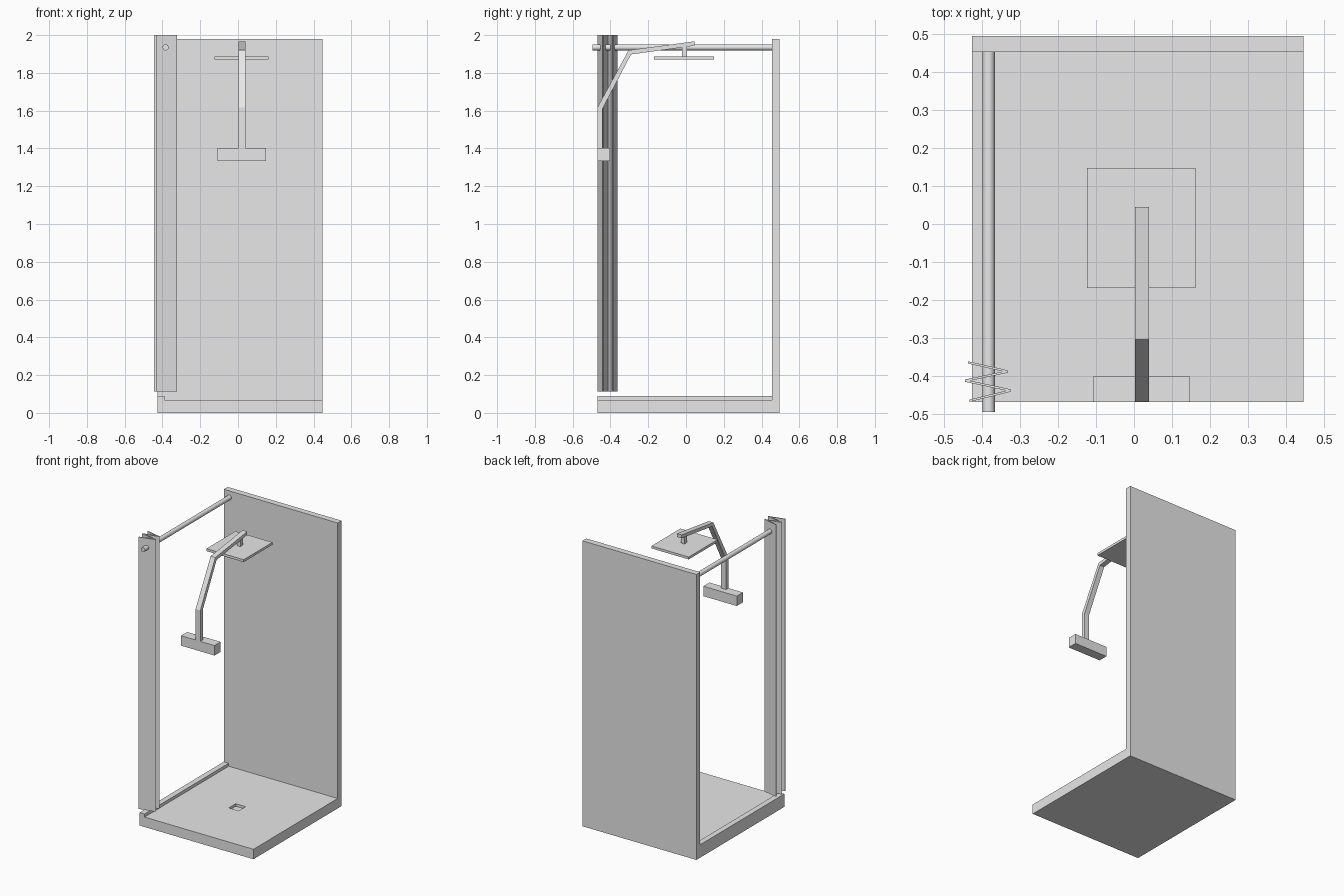
import bpy, bmesh, math
from mathutils import Matrix, Vector

cube = bpy.data.objects.get("Cube")
if cube:
    bpy.data.objects.remove(cube, do_unlink=True)

GREY = (0.8, 0.8, 0.8, 1)
mat = bpy.data.materials.new("plain_grey")
mat.use_nodes = True
mat.diffuse_color = GREY
mat.node_tree.nodes["Principled BSDF"].inputs["Base Color"].default_value = GREY


def finish(name, bm):
    bmesh.ops.recalc_face_normals(bm, faces=bm.faces[:])
    mesh = bpy.data.meshes.new(name)
    bm.to_mesh(mesh)
    bm.free()
    mesh.materials.append(mat)
    obj = bpy.data.objects.new(name, mesh)
    bpy.context.collection.objects.link(obj)
    return obj


def box_mesh(lo, hi):
    lo, hi = Vector(lo), Vector(hi)
    bm = bmesh.new()
    bmesh.ops.create_cube(bm, size=1)
    bmesh.ops.scale(bm, vec=hi - lo, verts=bm.verts[:])
    bmesh.ops.translate(bm, vec=(lo + hi) / 2, verts=bm.verts[:])
    return bm


def box(name, lo, hi):
    return finish(name, box_mesh(lo, hi))


def ribbon(name, side_a, side_b, sweep):
    """Extrude the strip between two matching point rows along sweep."""
    bm = bmesh.new()
    a = [bm.verts.new(p) for p in side_a]
    b = [bm.verts.new(p) for p in side_b]
    faces = [bm.faces.new((a[i], a[i + 1], b[i + 1], b[i]))
             for i in range(len(a) - 1)]
    ext = bmesh.ops.extrude_face_region(bm, geom=faces, use_keep_orig=True)
    moved = [g for g in ext["geom"] if isinstance(g, bmesh.types.BMVert)]
    bmesh.ops.translate(bm, vec=sweep, verts=moved)
    return finish(name, bm)


LEFT, RIGHT = -0.427, 0.447
FRONT, BACK, WALL = -0.469, 0.496, 0.454
FLOOR = 0.069

# Shower tray with a square drain recess
bm = box_mesh((LEFT, FRONT, 0), (RIGHT, BACK, FLOOR))
top = max(bm.faces, key=lambda f: f.calc_center_median().z)
middle = top.calc_center_median()
bmesh.ops.inset_region(bm, faces=[top], thickness=0.1)
drain_x, drain_y, half = 0.005, -0.015, 0.038
for v in top.verts:
    v.co.x = drain_x + math.copysign(half, v.co.x - middle.x)
    v.co.y = drain_y + math.copysign(half, v.co.y - middle.y)
pit = bmesh.ops.extrude_discrete_faces(bm, faces=[top])["faces"][0]
bmesh.ops.translate(bm, vec=(0, 0, -0.018), verts=pit.verts[:])
bmesh.ops.remove_doubles(bm, verts=bm.verts[:], dist=1e-5)
finish("shower_tray", bm)

# Curb and back wall
box("side_curb", (LEFT, FRONT, FLOOR), (-0.389, WALL, 0.09))
box("back_wall", (LEFT, WALL, FLOOR), (RIGHT, BACK, 1.98))

# Curtain rail
bm = bmesh.new()
bmesh.ops.create_cone(bm, cap_ends=True, segments=24, radius1=0.016,
                      radius2=0.016, depth=WALL - -0.496,
                      matrix=Matrix.Translation((-0.383, (WALL - 0.496) / 2, 1.935))
                      @ Matrix.Rotation(math.pi / 2, 4, "X"))
rail = finish("curtain_rail", bm)
bpy.context.view_layer.objects.active = rail
rail.select_set(True)
bpy.ops.object.shade_smooth_by_angle()
rail.select_set(False)

# Gathered curtain, a zigzag sheet
folds = [(-0.437, -0.365), (-0.332, -0.389), (-0.446, -0.413),
         (-0.324, -0.439), (-0.434, -0.466)]
ribbon("curtain",
       [(x, y - 0.003, 0.113) for x, y in folds],
       [(x, y + 0.003, 0.113) for x, y in folds], (0, 0, 1.887))

# Mixer box, bent arm, stem and rain head
ARM_X, ARM_W = 0.003, 0.036
box("mixer_box", (-0.108, FRONT, 1.333), (0.148, -0.402, 1.402))
outer = [(FRONT, 1.402), (FRONT, 1.617), (-0.304, 1.92), (0.045, 1.967)]
inner = [(-0.442, 1.402), (-0.442, 1.61), (-0.291, 1.898), (0.045, 1.944)]
ribbon("shower_arm",
       [(ARM_X, y, z) for y, z in outer],
       [(ARM_X, y, z) for y, z in inner], (ARM_W, 0, 0))
box("head_stem", (0.008, -0.022, 1.887), (0.034, 0.004, 1.942))
box("rain_head", (-0.124, -0.169, 1.87), (0.162, 0.147, 1.887))
